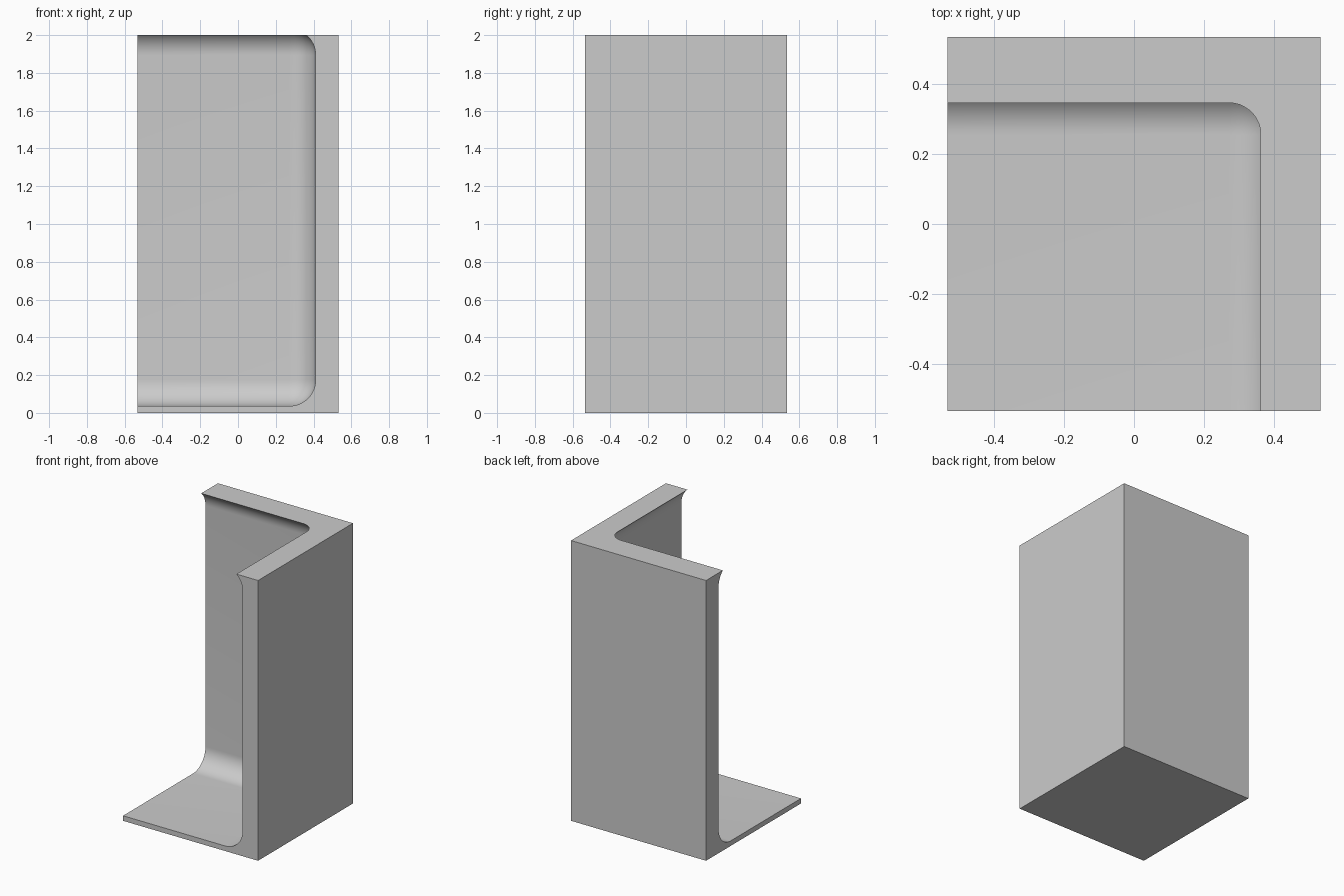
import bpy, bmesh

if "Cube" in bpy.data.objects:
    bpy.data.objects.remove(bpy.data.objects["Cube"])


def box(name, lo, hi, radius=0.0):
    """Axis-aligned box between two corners, optionally with all edges rounded."""
    bm = bmesh.new()
    bmesh.ops.create_cube(bm, size=1)
    for v in bm.verts:
        v.co = [l + (c + 0.5) * (h - l) for c, l, h in zip(v.co, lo, hi)]
    if radius:
        bmesh.ops.bevel(bm, geom=bm.edges[:], offset=radius, segments=14,
                        profile=0.5, affect='EDGES', clamp_overlap=True)
    mesh = bpy.data.meshes.new(name)
    bm.to_mesh(mesh)
    bm.free()
    obj = bpy.data.objects.new(name, mesh)
    bpy.context.collection.objects.link(obj)
    return obj


# Solid outer block: two walls and a floor remain after hollowing
block = box("corner_shell", (-0.533, -0.535, 0), (0.533, 0.535, 2))

# Rounded cavity, open to the front, left and (just clipped) top
cavity = box("cavity_cutter", (-1.2, -1.2, 0.036), (0.411, 0.395, 2.034), 0.14)
cavity.hide_render = True

cut = block.modifiers.new("hollow", 'BOOLEAN')
cut.operation = 'DIFFERENCE'
cut.solver = 'EXACT'
cut.object = cavity

bpy.ops.object.select_all(action='DESELECT')
block.select_set(True)
bpy.context.view_layer.objects.active = block
bpy.ops.object.modifier_apply(modifier=cut.name)
bpy.data.objects.remove(cavity)

# Smooth fillets, crisp outer edges
bpy.ops.object.shade_smooth_by_angle()
